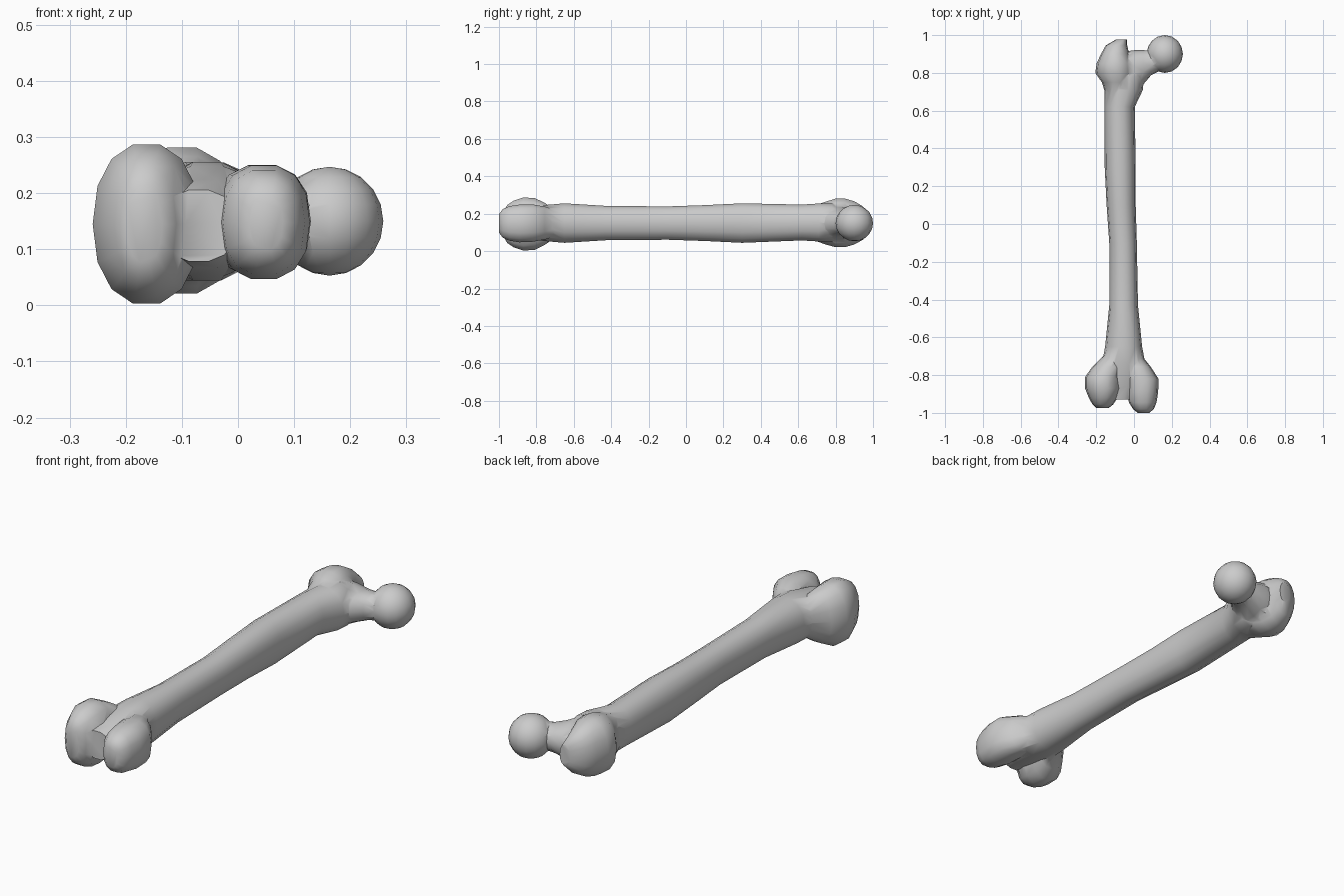
import bpy, bmesh
from math import cos, sin, pi, copysign
from mathutils import Vector


def loft(name, axis, rings, sides=14, power=2.2):
    """Skin rounded rings (pos, centre, centre_z, half_width, half_height) along x or y."""
    bm = bmesh.new()
    loops = []
    for pos, c, cz, rw, rh in rings:
        loop = []
        for i in range(sides):
            a = 2 * pi * i / sides
            u = c + rw * copysign(abs(cos(a)) ** (2 / power), cos(a))
            z = cz + rh * copysign(abs(sin(a)) ** (2 / power), sin(a))
            loop.append(bm.verts.new((pos, u, z) if axis == 'X' else (u, pos, z)))
        loops.append(loop)
    for a, b in zip(loops, loops[1:]):
        for i in range(sides):
            j = (i + 1) % sides
            bm.faces.new((a[i], a[j], b[j], b[i]))
    # domed end caps
    for loop in (loops[0], loops[-1]):
        bm.faces.new(loop)
    bmesh.ops.recalc_face_normals(bm, faces=bm.faces)
    return make(name, bm)


def make(name, bm):
    me = bpy.data.meshes.new(name)
    bm.to_mesh(me)
    bm.free()
    ob = bpy.data.objects.new(name, me)
    bpy.context.collection.objects.link(ob)
    return ob


# shaft, flared at both ends
shaft = loft("thigh_bone", 'Y', [
    (-0.93, -0.07, 0.142, 0.07, 0.065),
    (-0.86, -0.06, 0.145, 0.09, 0.08),
    (-0.74, -0.055, 0.15, 0.115, 0.10),
    (-0.65, -0.055, 0.15, 0.098, 0.108),
    (-0.43, -0.055, 0.15, 0.076, 0.094),
    (-0.10, -0.058, 0.15, 0.073, 0.091),
    (0.10, -0.068, 0.15, 0.077, 0.098),
    (0.30, -0.073, 0.15, 0.082, 0.108),
    (0.62, -0.076, 0.153, 0.080, 0.098),
    (0.71, -0.055, 0.153, 0.102, 0.104),
    (0.78, -0.052, 0.152, 0.105, 0.105),
    (0.88, -0.06, 0.15, 0.08, 0.08)])

# large outer knuckle
outer = loft("outer_knuckle", 'Y', [
    (-0.69, -0.11, 0.147, 0.045, 0.07),
    (-0.755, -0.14, 0.146, 0.08, 0.115),
    (-0.81, -0.165, 0.145, 0.094, 0.142),
    (-0.87, -0.163, 0.145, 0.096, 0.145),
    (-0.92, -0.163, 0.145, 0.076, 0.128),
    (-0.955, -0.165, 0.145, 0.055, 0.105),
    (-0.975, -0.167, 0.145, 0.032, 0.07)])

# smaller inner knuckle
inner = loft("inner_knuckle", 'Y', [
    (-0.69, -0.01, 0.15, 0.045, 0.07),
    (-0.755, 0.02, 0.15, 0.068, 0.09),
    (-0.82, 0.043, 0.15, 0.087, 0.102),
    (-0.89, 0.046, 0.148, 0.082, 0.103),
    (-0.945, 0.046, 0.148, 0.073, 0.094),
    (-0.98, 0.05, 0.148, 0.055, 0.078),
    (-1.0, 0.05, 0.148, 0.03, 0.05)], power=2.4)

# hip-side bump beside the ball
bump = loft("hip_bump", 'Y', [
    (0.67, -0.09, 0.15, 0.055, 0.09),
    (0.75, -0.092, 0.15, 0.078, 0.118),
    (0.80, -0.10, 0.151, 0.105, 0.133),
    (0.85, -0.10, 0.151, 0.098, 0.133),
    (0.90, -0.10, 0.151, 0.075, 0.118),
    (0.945, -0.093, 0.15, 0.057, 0.092),
    (0.978, -0.065, 0.15, 0.028, 0.05)])

# neck joining the ball
neck = loft("neck", 'X', [
    (-0.07, 0.80, 0.15, 0.11, 0.10),
    (0.0, 0.81, 0.15, 0.11, 0.088),
    (0.05, 0.83, 0.15, 0.09, 0.068),
    (0.09, 0.853, 0.15, 0.066, 0.060),
    (0.14, 0.875, 0.15, 0.062, 0.062)])

# ball head
bm = bmesh.new()
bmesh.ops.create_uvsphere(bm, u_segments=16, v_segments=10, radius=1)
for v in bm.verts:
    v.co = Vector((0.163 + 0.096 * v.co.x, 0.90 + 0.1 * v.co.y, 0.15 + 0.097 * v.co.z))
ball = make("ball_head", bm)

# fuse everything into one bone
bpy.context.view_layer.objects.active = shaft
for part in (outer, inner, bump, neck, ball):
    mod = shaft.modifiers.new("fuse", 'BOOLEAN')
    mod.operation = 'UNION'
    mod.solver = 'EXACT'
    mod.object = part
    bpy.ops.object.modifier_apply(modifier=mod.name)
    bpy.data.objects.remove(part)

shaft.select_set(True)
bpy.ops.object.shade_smooth_by_angle(angle=1.0)
